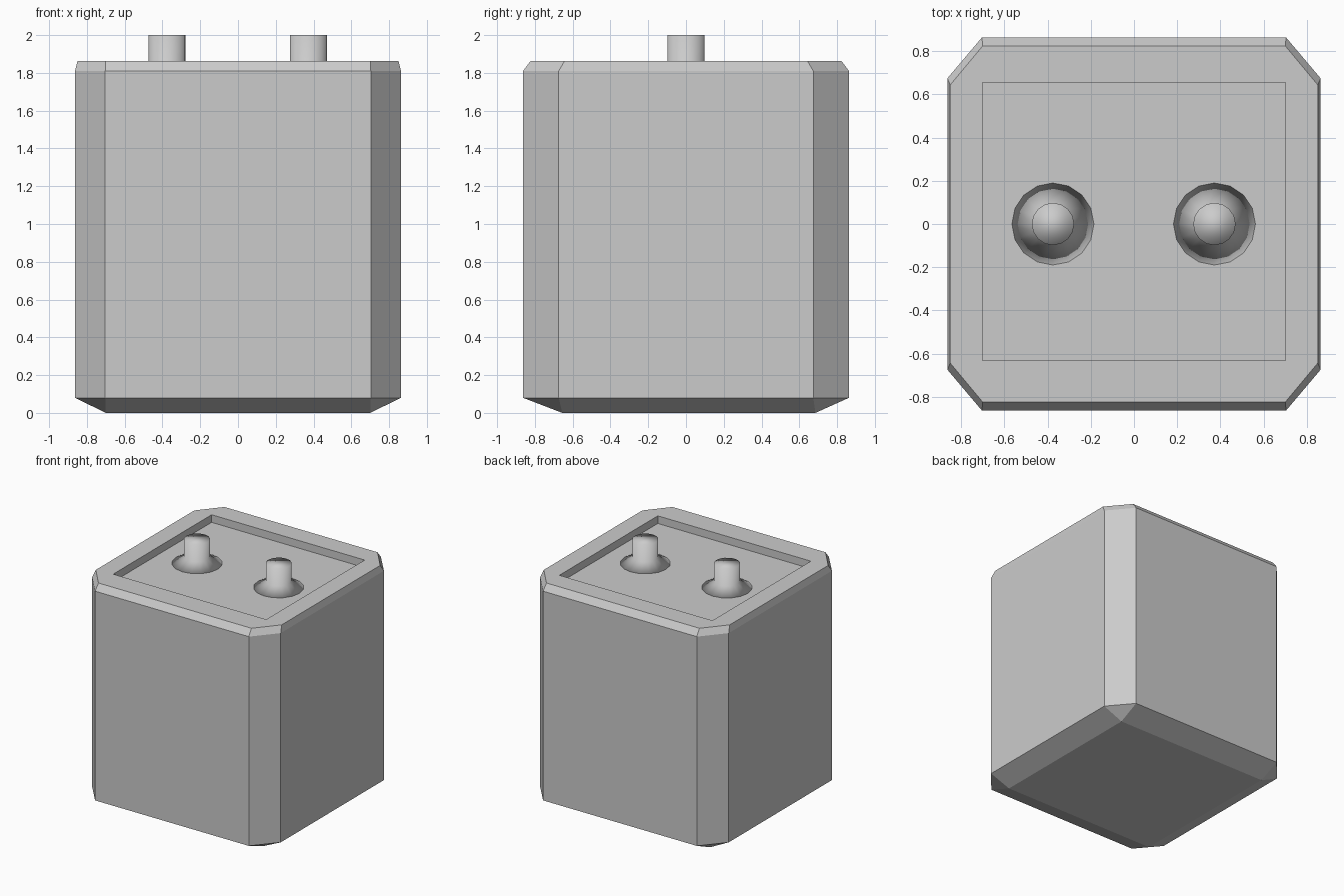
import bpy
import bmesh
import math

cube = bpy.data.objects.get("Cube")
if cube:
    bpy.data.objects.remove(cube, do_unlink=True)

grey = bpy.data.materials.new("light grey")
grey.use_nodes = True
colour = (0.6, 0.6, 0.6, 1)
grey.diffuse_color = colour
grey.node_tree.nodes["Principled BSDF"].inputs["Base Color"].default_value = colour


def loft(name, rings, location=(0, 0, 0)):
    """Join rings of points with faces and close both ends."""
    bm = bmesh.new()
    loops = [[bm.verts.new(p) for p in ring] for ring in rings]
    for low, high in zip(loops, loops[1:]):
        for i in range(len(low)):
            j = (i + 1) % len(low)
            bm.faces.new((low[i], low[j], high[j], high[i]))
    bm.faces.new(loops[0][::-1])
    bm.faces.new(loops[-1])
    bmesh.ops.remove_doubles(bm, verts=bm.verts, dist=0.0001)
    bmesh.ops.recalc_face_normals(bm, faces=bm.faces)
    mesh = bpy.data.meshes.new(name)
    bm.to_mesh(mesh)
    bm.free()
    mesh.materials.append(grey)
    obj = bpy.data.objects.new(name, mesh)
    obj.location = location
    bpy.context.collection.objects.link(obj)
    return obj


def octagon(hx, hy, cx, cy, z, dy=0):
    """Cut-corner rectangle; a plain rectangle when cx, cy equal hx, hy."""
    quarter = [(cx, -hy), (hx, -cy), (hx, cy), (cx, hy)]
    points = quarter + [(-x, -y) for x, y in quarter]
    return [(x, y + dy, z) for x, y in points]


def circle(radius, z, sides=16):
    return [(radius * math.cos(math.tau * i / sides),
             radius * math.sin(math.tau * i / sides), z) for i in range(sides)]


# Casing with tapered base, bevelled rim and sunken lid
recess = (0.7, 0.643, 0.7, 0.643)
loft("battery_casing", [
    octagon(0.7, 0.67, 0.7, 0.67, 0, 0.015),
    octagon(0.863, 0.863, 0.703, 0.674, 0.08),
    octagon(0.863, 0.863, 0.703, 0.674, 1.81),
    octagon(0.85, 0.823, 0.7, 0.643, 1.863),
    octagon(*recess, 1.863, 0.012),
    octagon(*recess, 1.80, 0.012),
])

# Terminal posts with flared feet
for side, x in (("left", 0.372), ("right", -0.375)):
    post = loft(side + "_terminal", [
        circle(0.193, 1.798), circle(0.098, 1.855), circle(0.098, 2.0),
    ], (x, 0, 0))
    for face in post.data.polygons:
        face.use_smooth = True
